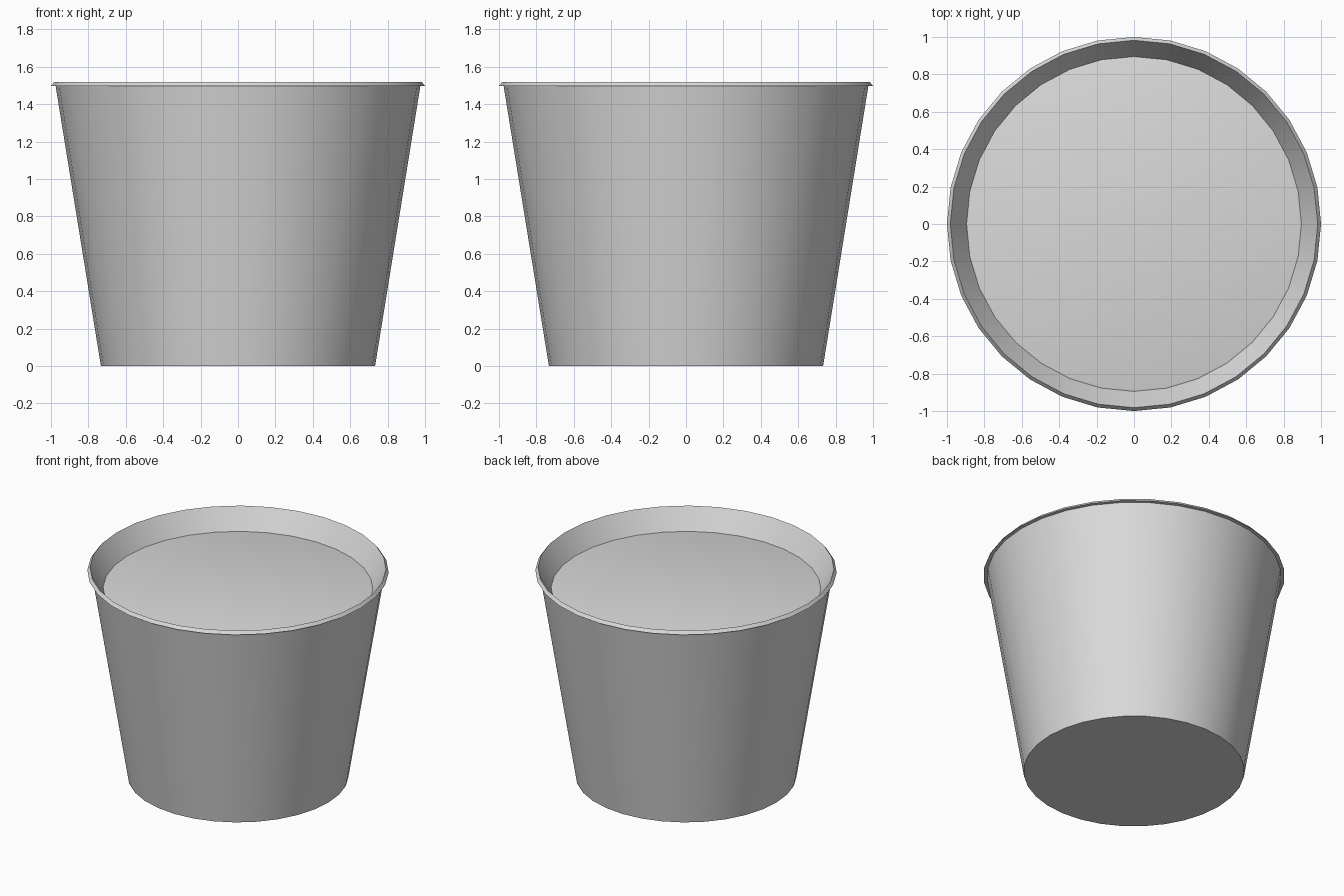
import bpy, bmesh, math

if "Cube" in bpy.data.objects:
    bpy.data.objects.remove(bpy.data.objects["Cube"])

SIDES = 32

grey = bpy.data.materials.new("plain grey")
grey.diffuse_color = (0.7, 0.7, 0.7, 1)
grey.use_nodes = True
grey.node_tree.nodes["Principled BSDF"].inputs["Base Color"].default_value = grey.diffuse_color


def lathe(name, profile, cap_start=False, cap_end=False):
    """Revolve (radius, height) points around z, with optional end caps."""
    bm = bmesh.new()
    rings = []
    for r, z in profile:
        rings.append([bm.verts.new((r * math.cos(2 * math.pi * i / SIDES),
                                    r * math.sin(2 * math.pi * i / SIDES), z))
                      for i in range(SIDES)])
    for low, high in zip(rings, rings[1:]):
        for i in range(SIDES):
            j = (i + 1) % SIDES
            bm.faces.new((low[i], low[j], high[j], high[i]))
    if cap_start:
        bm.faces.new(rings[0][::-1])
    if cap_end:
        bm.faces.new(rings[-1])
    mesh = bpy.data.meshes.new(name)
    bm.to_mesh(mesh)
    bm.free()
    mesh.materials.append(grey)
    obj = bpy.data.objects.new(name, mesh)
    bpy.context.collection.objects.link(obj)
    bpy.ops.object.select_all(action='DESELECT')
    obj.select_set(True)
    bpy.context.view_layer.objects.active = obj
    bpy.ops.object.shade_smooth_by_angle(angle=math.radians(30))
    return obj


# Tapered pot: closed base, outer wall, thin pointed lip, sloping inner wall
lathe("pot", [(0.733, 0.0), (0.975, 1.497), (1.0, 1.497),
              (0.982, 1.52), (0.895, 1.372)], cap_start=True)

# Flat filling just below the lip
lathe("filling", [(0.895, 1.372), (0.885, 1.375)], cap_end=True)
